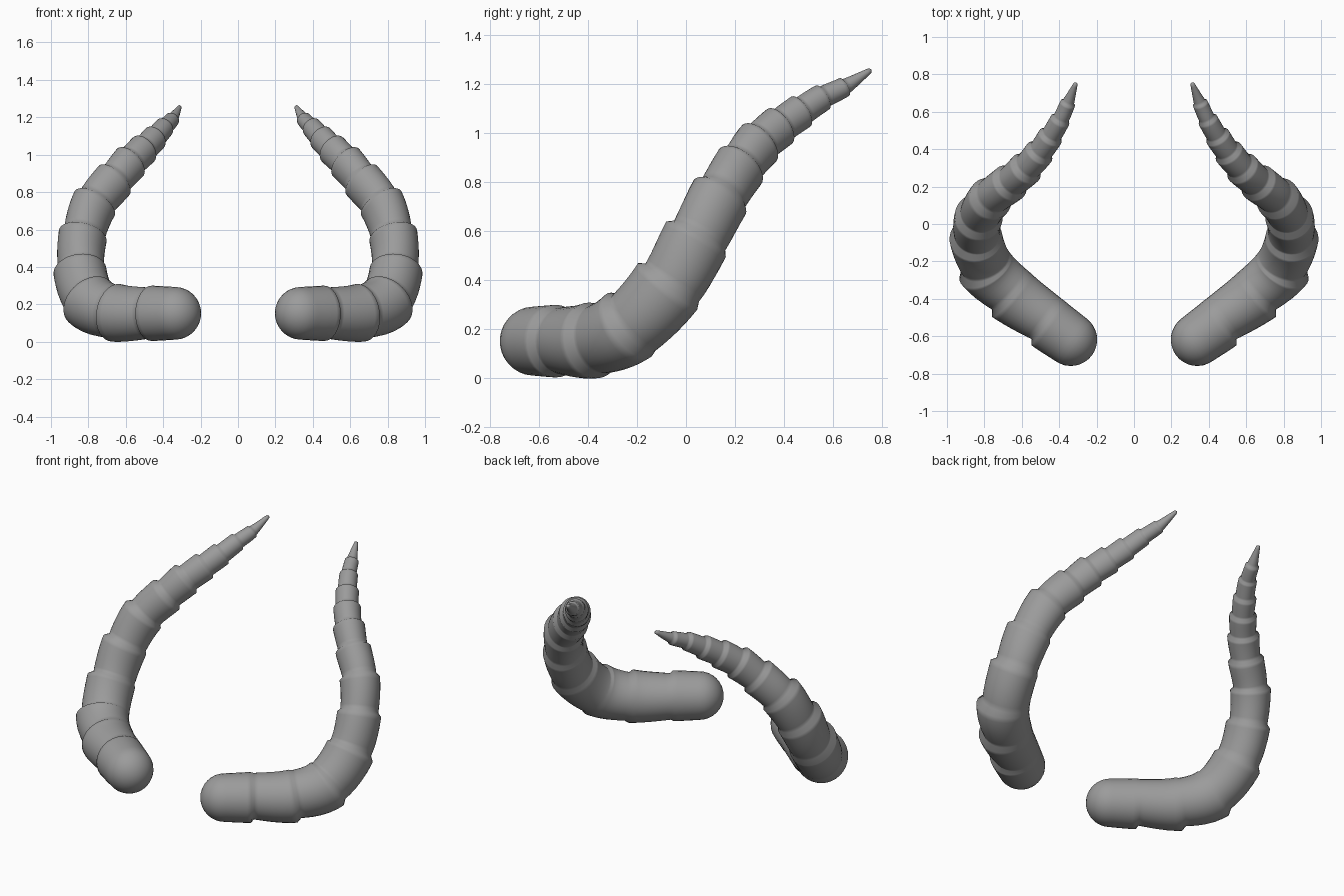
import bpy, bmesh, math
from mathutils import Vector

if "Cube" in bpy.data.objects:
    bpy.data.objects.remove(bpy.data.objects["Cube"])

SIDES = 32
# Ridge centres along the right horn: x, y, z, ridge radius, sideways squash
RIDGES = [
    (0.338, -0.618, 0.152, 0.141, 1.0), (0.46, -0.53, 0.152, 0.148, 1.0),
    (0.655, -0.38, 0.155, 0.156, 1.0), (0.795, -0.235, 0.215, 0.158, 0.98),
    (0.845, -0.075, 0.375, 0.154, 0.92), (0.830, 0.040, 0.565, 0.143, 0.90),
    (0.767, 0.137, 0.738, 0.131, 0.90), (0.663, 0.220, 0.862, 0.116, 0.90),
    (0.578, 0.297, 0.957, 0.104, 0.90), (0.506, 0.381, 1.027, 0.088, 0.91),
    (0.447, 0.467, 1.087, 0.073, 0.93), (0.395, 0.556, 1.145, 0.056, 0.96),
    (0.354, 0.645, 1.188, 0.041, 1.0), (0.312, 0.75, 1.255, 0.011, 1.0),
]
P = [Vector(r[:3]) for r in RIDGES]
R = [r[3] for r in RIDGES]
SQUASH = [r[4] for r in RIDGES]
LAST = len(P) - 1
OUTER = Vector((0.65, -0.7, -0.15)).normalized()

horn_grey = bpy.data.materials.new("horn grey")
horn_grey.diffuse_color = (0.33, 0.33, 0.33, 1)
horn_grey.use_nodes = True
horn_grey.node_tree.nodes["Principled BSDF"].inputs["Base Color"].default_value = horn_grey.diffuse_color


def path(i, t):
    """Smooth centreline between ridge i and ridge i + 1: point and tangent."""
    b, c = P[i], P[i + 1]
    a = P[i - 1] if i else b * 2 - c
    d = P[i + 2] if i + 2 <= LAST else c * 2 - b
    k1, k2, k3 = c - a, 2 * a - 5 * b + 4 * c - d, 3 * b - a - 3 * c + d
    pos = b + 0.5 * (k1 * t + k2 * t * t + k3 * t ** 3)
    return pos, (0.5 * (k1 + 2 * k2 * t + 3 * k3 * t * t)).normalized()


def horn_rings():
    """Centre, tangent, full radius, squash, groove depth, inner groove share."""
    rings = []
    p0, t0 = path(0, 0)
    for k in range(1, 8):                       # rounded base
        a = math.radians(90 * k / 8)
        rings.append((p0 - t0 * R[0] * math.cos(a), t0, R[0] * math.sin(a), 1, 0, 1))
    for i in range(LAST):                       # flared segments
        share = 0.0 if i < 4 else min(0.8, 0.3 + 0.15 * (i - 4))
        length = (P[i + 1] - P[i]).length
        first = 0.0 if i == 0 else min(0.2, 0.15 * R[i] / length)
        for f in (0.0, 0.12, 0.3, 0.5, 0.7, 0.88, 1.0):
            t = first + (1 - first) * f
            pos, tan = path(i, t)
            rad = R[i] + (R[i + 1] - R[i]) * t
            squash = SQUASH[i] + (SQUASH[i + 1] - SQUASH[i]) * t
            depth = 0.19 * R[i] * (1 - f) ** 1.1 if i else 0
            rings.append((pos, tan, rad, squash, depth, share))
    return rings


def build_horn(name, side):
    bm = bmesh.new()
    rings = horn_rings()
    rows = []
    for pos, tan, rad, squash, depth, share in rings:
        across = tan.cross(Vector((0, 0, 1))).normalized()   # level direction
        up = across.cross(tan)
        out = (OUTER - tan * OUTER.dot(tan)).normalized()
        row = []
        for k in range(SIDES):
            a = math.tau * k / SIDES
            d = across * math.cos(a) + up * math.sin(a)
            # grooves are deepest on the outside of the bend
            w = share + (1 - share) * (0.5 + 0.5 * d.dot(out))
            oval = across * math.cos(a) * squash + up * math.sin(a)
            v = pos + oval * (rad - depth * w)
            row.append(bm.verts.new((v.x * side, v.y, v.z)))
        rows.append(row)
    for lo, hi in zip(rows, rows[1:]):
        for k in range(SIDES):
            n = (k + 1) % SIDES
            bm.faces.new((lo[k], lo[n], hi[n], hi[k]))
    # Closed base and tip
    for row, ring, push in ((rows[0], rings[0], -0.003), (rows[-1], rings[-1], 0.008)):
        v = ring[0] + ring[1] * push
        pole = bm.verts.new((v.x * side, v.y, v.z))
        for k in range(SIDES):
            bm.faces.new((row[k], row[(k + 1) % SIDES], pole))
    bmesh.ops.recalc_face_normals(bm, faces=bm.faces)
    mesh = bpy.data.meshes.new(name)
    bm.to_mesh(mesh)
    bm.free()
    mesh.materials.append(horn_grey)
    obj = bpy.data.objects.new(name, mesh)
    bpy.context.collection.objects.link(obj)
    bpy.ops.object.select_all(action='DESELECT')
    obj.select_set(True)
    bpy.context.view_layer.objects.active = obj
    bpy.ops.object.shade_smooth_by_angle(angle=math.radians(80))


build_horn("right_horn", 1)
build_horn("left_horn", -1)
